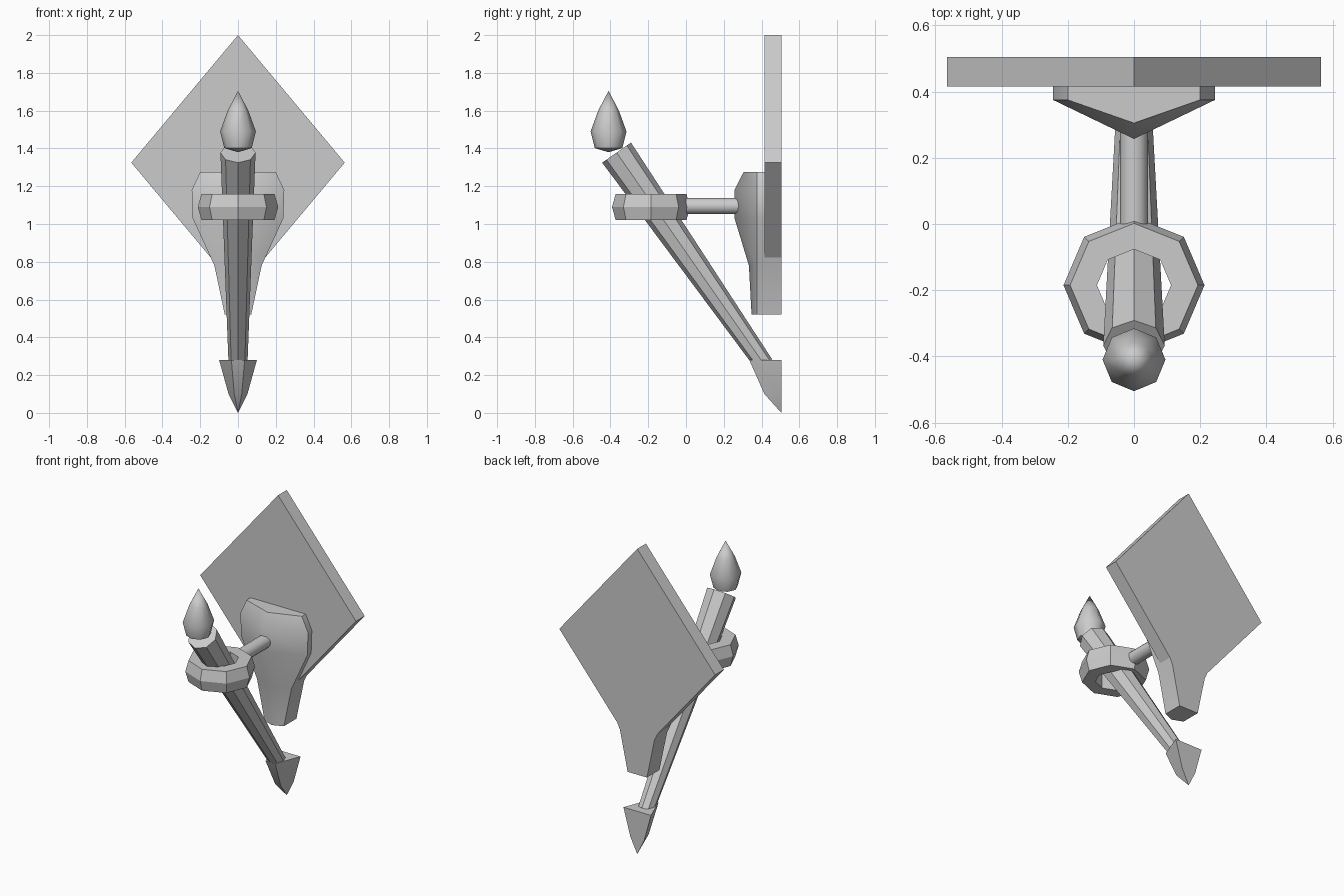
import bpy, bmesh, math
from mathutils import Vector

if "Cube" in bpy.data.objects:
    bpy.data.objects.remove(bpy.data.objects["Cube"])


def loft(name, rings, closed=False, smooth=20):
    """Skin equal-sized point rings; cap the ends, or join last to first."""
    bm = bmesh.new()
    vs = [[bm.verts.new(p) for p in r] for r in rings]
    n = len(rings[0])
    pairs = list(zip(vs, vs[1:])) + ([(vs[-1], vs[0])] if closed else [])
    for a, b in pairs:
        for i in range(n):
            j = (i + 1) % n
            bm.faces.new((a[i], a[j], b[j], b[i]))
    if not closed:
        bm.faces.new(vs[0])
        bm.faces.new(vs[-1])
    bmesh.ops.remove_doubles(bm, verts=bm.verts, dist=1e-4)
    bmesh.ops.recalc_face_normals(bm, faces=bm.faces)
    me = bpy.data.meshes.new(name)
    bm.to_mesh(me)
    bm.free()
    ob = bpy.data.objects.new(name, me)
    bpy.context.collection.objects.link(ob)
    bpy.ops.object.select_all(action='DESELECT')
    ob.select_set(True)
    bpy.context.view_layer.objects.active = ob
    bpy.ops.object.shade_smooth_by_angle(angle=math.radians(smooth))
    return ob


def circle(c, r, u, v, n=8):
    """Ring of n points around c in the plane of u and v."""
    c, u, v = Vector(c), Vector(u), Vector(v)
    return [c + r * (math.cos(2 * math.pi * i / n) * u + math.sin(2 * math.pi * i / n) * v)
            for i in range(n)]


X, Y, Z = (1, 0, 0), (0, 1, 0), (0, 0, 1)
BACK = 0.505

# Diamond wall plate
diamond = [(0, 2.0), (0.565, 1.325), (0, 0.65), (-0.565, 1.325)]
loft("wall_plate", [[(x, y, z) for x, z in diamond] for y in (0.415, BACK)])

# Ridged bracket: height, half width, ridge y
bracket = [(1.275, 0.2, 0.305), (1.18, 0.245, 0.257), (1.03, 0.24, 0.257),
           (0.78, 0.125, 0.333), (0.52, 0.07, 0.347)]
loft("bracket", [[(-w, BACK, z), (-w, 0.375, z), (0, r, z), (w, 0.375, z), (w, BACK, z)]
                 for z, w, r in bracket], smooth=55)

# Support rod
loft("support_rod", [circle((0, y, 1.095), 0.043, X, Z, 12) for y in (-0.03, 0.32)], smooth=40)

# Octagonal holder ring with a bevelled outer band
band = [(0.112, 1.16), (0.193, 1.16), (0.213, 1.09), (0.193, 1.02), (0.112, 1.02)]
loft("holder_ring", [circle((0, -0.185, z), r, X, (0, 0.97, 0)) for r, z in band], closed=True)

# Tapered, leaning torch shaft
top, bottom = Vector((0, -0.3675, 1.378)), Vector((0, 0.415, 0.255))
side = (bottom - top).normalized().cross(Vector(X))
loft("torch_shaft", [circle(top, 0.093, X, side), circle(bottom, 0.05, X, side)])

# Pointed foot: height, back half width, front half width, front y
foot = [(0.28, 0.1, 0.035, 0.335), (0.1, 0.05, 0.02, 0.415), (0.0, 0, 0, BACK)]
loft("foot_point", [[(-b, BACK, z), (-f, y, z), (f, y, z), (b, BACK, z)]
                    for z, b, f, y in foot])

# Teardrop flame: radius, height
flame = [(0, 1.38), (0.073, 1.402), (0.095, 1.49), (0.055, 1.6), (0, 1.705)]
loft("flame", [circle((0, -0.41, z), r, X, Y) for r, z in flame], smooth=50)
